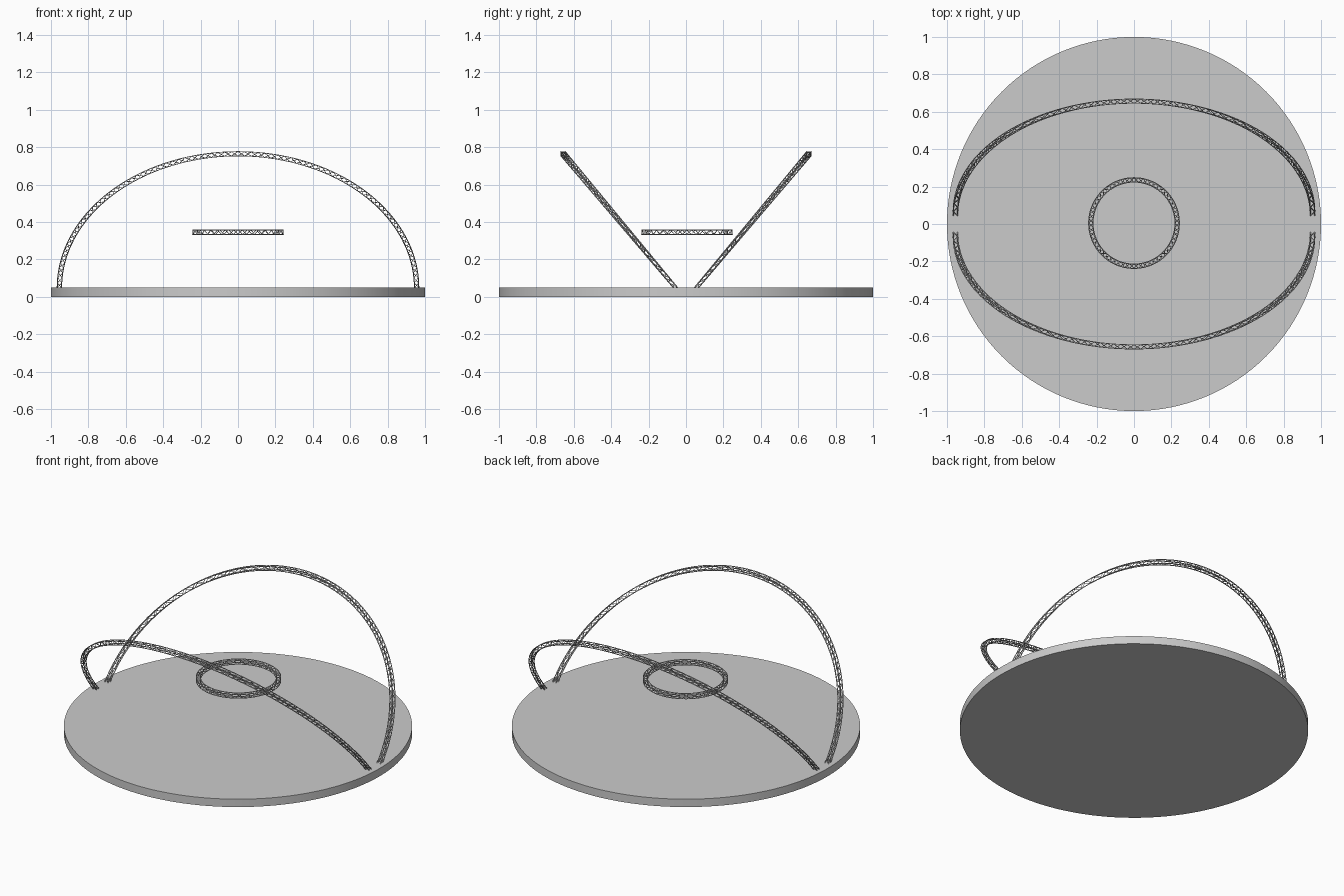
import bpy
from math import sin, cos, pi

if "Cube" in bpy.data.objects:
    bpy.data.objects.remove(bpy.data.objects["Cube"])

HALF = 0.0115      # half the spacing between truss chords
CHORD_R = 0.0028   # chord tube radius
BRACE_R = 0.0018   # brace rod radius


def add_line(curve, pts, radius, closed=False):
    s = curve.splines.new('POLY')
    s.points.add(len(pts) - 1)
    for p, co in zip(s.points, pts):
        p.co = (*co, 1)
        p.radius = radius
    s.use_cyclic_u = closed


def truss(name, corner, steps, closed):
    """Square truss: corner(t, a, b) gives the chord point at t in 0..1."""
    curve = bpy.data.curves.new(name, 'CURVE')
    curve.dimensions = '3D'
    curve.bevel_depth = 1.0
    curve.bevel_resolution = 0
    curve.use_fill_caps = True
    signs = [(-1, -1), (1, -1), (1, 1), (-1, 1)]
    count = steps if closed else steps + 1
    rails = [[corner(i / steps, a * HALF, b * HALF) for i in range(count)]
             for a, b in signs]
    for k in range(4):
        r0, r1 = rails[k], rails[(k + 1) % 4]
        add_line(curve, r0, CHORD_R, closed)
        # zigzag bracing on each face
        for i in range(steps):
            a, b = (r0, r1) if i % 2 == 0 else (r1, r0)
            add_line(curve, [a[i], b[(i + 1) % count]], BRACE_R)
    obj = bpy.data.objects.new(name, curve)
    bpy.context.collection.objects.link(obj)
    bpy.ops.object.select_all(action='DESELECT')
    obj.select_set(True)
    bpy.context.view_layer.objects.active = obj
    bpy.ops.object.convert(target='MESH')
    return obj


# Round stage platform
bpy.ops.mesh.primitive_cylinder_add(vertices=128, radius=1, depth=0.05,
                                    location=(0, 0, 0.025))
bpy.context.object.name = "stage_platform"
bpy.ops.object.shade_smooth_by_angle(angle=0.6)


# Leaning arches over the stage, mirrored front and back
def arch(side):
    def corner(t, a, b):
        th = pi * t
        return ((0.955 + a) * cos(th),
                side * (0.055 + 0.602 * sin(th)) + b,
                0.048 + (0.717 + a) * sin(th))
    return corner


truss("front_arch_truss", arch(-1), 84, False)
truss("back_arch_truss", arch(1), 84, False)


# Hanging circular truss
def ring(t, a, b):
    th = 2 * pi * t
    return ((0.231 + a) * cos(th), 0.005 + (0.231 + a) * sin(th), 0.346 + b)


truss("hanging_ring_truss", ring, 60, True)
